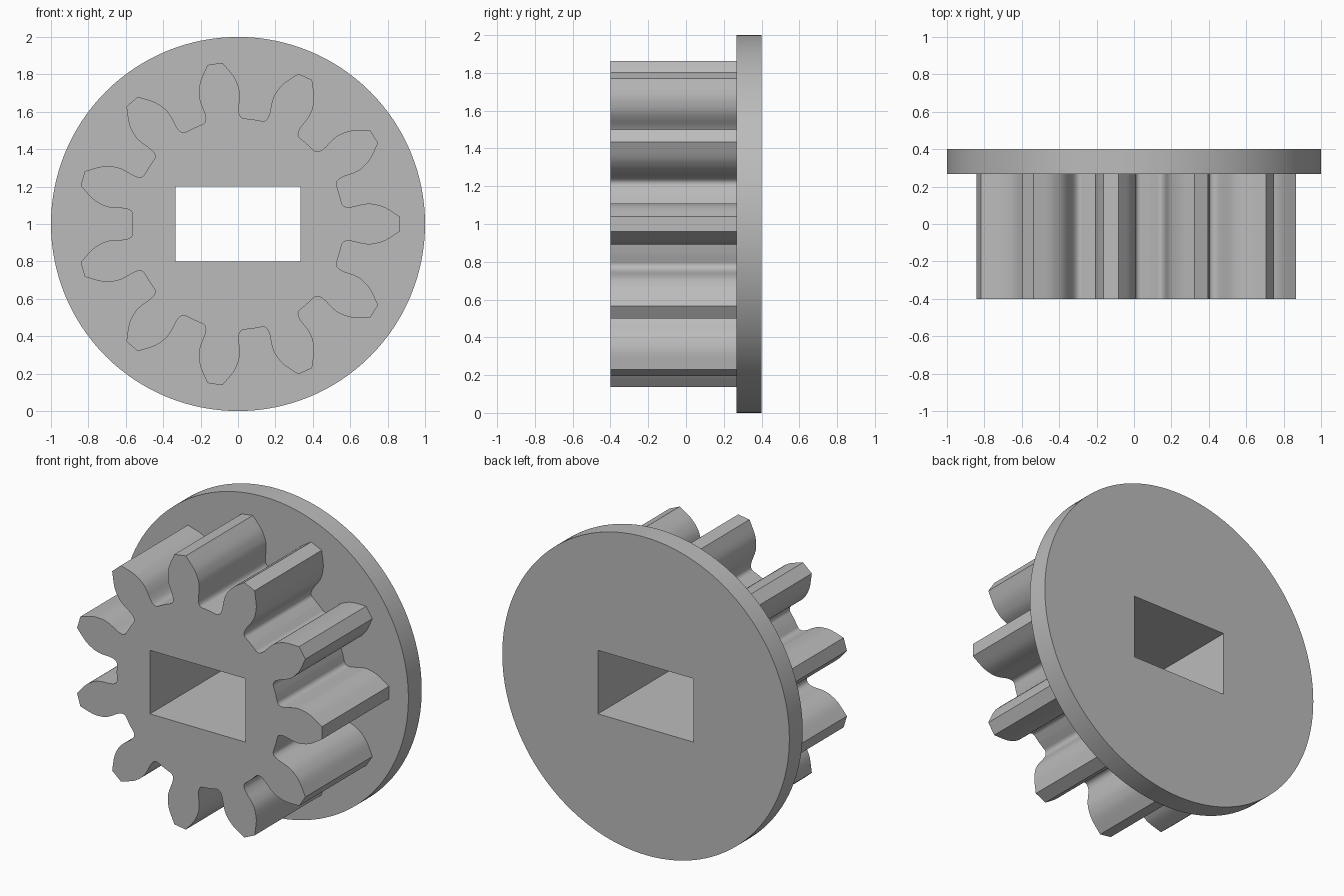
import bpy
import bmesh
from math import cos, sin, pi, tau, radians
from mathutils import Vector, Matrix

cube = bpy.data.objects.get("Cube")
if cube:
    bpy.data.objects.remove(cube, do_unlink=True)

TEETH = 11
FRONT, STEP, BACK = -0.4, 0.267, 0.4   # depths of gear face, flange face, rear face
AXIS_Z = 1.0


def smooth_path(points, steps=4):
    """Smooth curve through the points, ends included."""
    pts = [Vector(p) for p in points]
    pts = [2 * pts[0] - pts[1]] + pts + [2 * pts[-1] - pts[-2]]
    path = []
    for a, b, c, d in zip(pts, pts[1:], pts[2:], pts[3:]):
        for i in range(steps):
            t = i / steps
            path.append(b + t * (c - a) / 2
                        + t * t * (a - 2.5 * b + 2 * c - d / 2)
                        + t ** 3 * (1.5 * (b - c) + (d - a) / 2))
    return path + [pts[-2]]


def gear_outline():
    """Mirrored tooth flank repeated around the axis."""
    half = pi / TEETH
    root = 0.565
    flank = smooth_path([(0.865, 0.04), (0.79, 0.087), (0.74, 0.104), (0.70, 0.109),
                         (0.66, 0.104), (0.62, 0.094), (0.588, 0.09), (0.567, 0.095),
                         (0.556, 0.107), (root * cos(0.22), root * sin(0.22)),
                         (root * cos(half), root * sin(half))])
    lower = [Vector((p.x, -p.y)) for p in reversed(flank)]
    tooth = lower + flank[:-1]
    return [Matrix.Rotation(tau * k / TEETH, 2) @ p for k in range(TEETH) for p in tooth]


def circle_outline(radius, count):
    return [Vector((radius * cos(tau * i / count), radius * sin(tau * i / count)))
            for i in range(count)]


bm = bmesh.new()


def add_loop(outline, y):
    verts = [bm.verts.new((p.x, y, p.y + AXIS_Z)) for p in outline]
    edges = [bm.edges.new((a, b)) for a, b in zip(verts, verts[1:] + verts[:1])]
    return verts, edges


def wall(outline, y0, y1):
    """Straight wall between two depths; returns its two rims."""
    va, ea = add_loop(outline, y0)
    vb, eb = add_loop(outline, y1)
    for i in range(len(va)):
        bm.faces.new((va[i - 1], va[i], vb[i], vb[i - 1]))
    return ea, eb


def cap(outer, inner, normal):
    bmesh.ops.triangle_fill(bm, edges=outer + inner, use_beauty=True, normal=normal)


# Toothed hub, flange rim and rectangular through hole
gear_front, gear_back = wall(gear_outline(), FRONT, STEP)
rim_front, rim_back = wall(circle_outline(1.0, 128), STEP, BACK)
slot = [Vector((x * 0.333, z * 0.2)) for x, z in ((-1, -1), (1, -1), (1, 1), (-1, 1))]
slot_front, slot_back = wall(slot, FRONT, BACK)

# Flat faces: gear front, exposed flange, rear
cap(gear_front, slot_front, (0, -1, 0))
cap(rim_front, gear_back, (0, -1, 0))
cap(rim_back, slot_back, (0, 1, 0))
bmesh.ops.recalc_face_normals(bm, faces=bm.faces[:])

mesh = bpy.data.meshes.new("flanged_gear")
bm.to_mesh(mesh)
bm.free()
gear = bpy.data.objects.new("flanged_gear", mesh)
bpy.context.collection.objects.link(gear)

# Plain grey
grey = bpy.data.materials.new("plain_grey")
grey.use_nodes = True
colour = (0.5, 0.5, 0.5, 1)
grey.diffuse_color = colour
grey.node_tree.nodes["Principled BSDF"].inputs["Base Color"].default_value = colour
mesh.materials.append(grey)

bpy.ops.object.select_all(action='DESELECT')
gear.select_set(True)
bpy.context.view_layer.objects.active = gear
bpy.ops.object.shade_smooth_by_angle(angle=radians(30))
